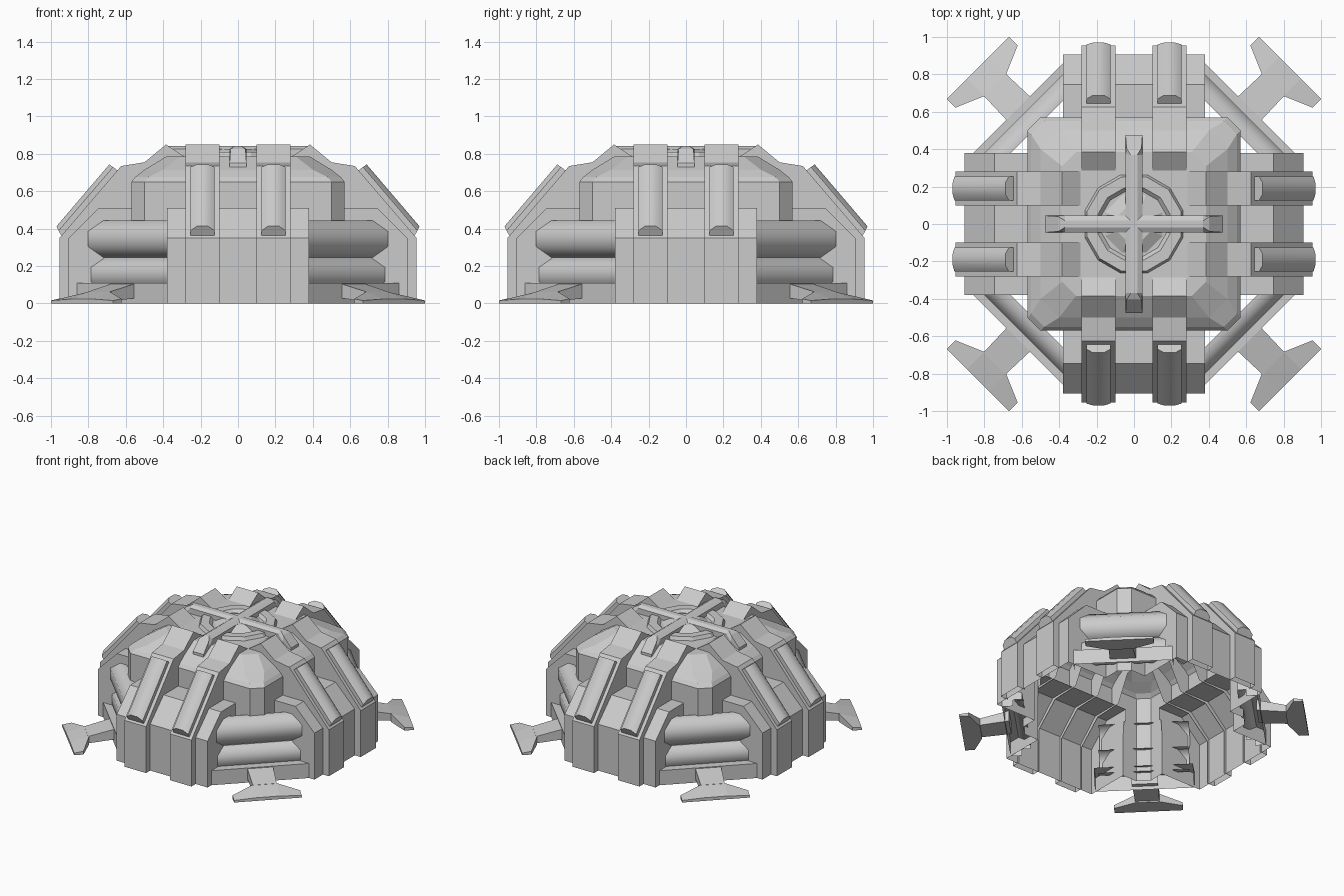
import bpy, bmesh
from math import sin, cos, pi, radians
from mathutils import Matrix

if "Cube" in bpy.data.objects:
    bpy.data.objects.remove(bpy.data.objects["Cube"])


def make(name, rings, closed=True, cap0=False, cap1=False, turn=0.0, smooth=False):
    """Skin a list of equal-length rings of points, turned about z."""
    bm = bmesh.new()
    rows = [[bm.verts.new(p) for p in r] for r in rings]
    n = len(rows[0])
    for a, b in zip(rows, rows[1:]):
        for i in range(n if closed else n - 1):
            j = (i + 1) % n
            bm.faces.new((a[i], a[j], b[j], b[i]))
    if cap0:
        bm.faces.new(rows[0])
    if cap1:
        bm.faces.new(rows[-1])
    bm.transform(Matrix.Rotation(radians(turn), 4, 'Z'))
    bmesh.ops.recalc_face_normals(bm, faces=bm.faces)
    me = bpy.data.meshes.new(name)
    bm.to_mesh(me)
    bm.free()
    ob = bpy.data.objects.new(name, me)
    bpy.context.collection.objects.link(ob)
    if smooth:
        bpy.ops.object.select_all(action='DESELECT')
        ob.select_set(True)
        bpy.context.view_layer.objects.active = ob
        bpy.ops.object.shade_smooth_by_angle(angle=radians(50))
    return ob


def shell(name, x0, x1, outer, inner, turn):
    """Open-backed strip: an outer profile plus its two side walls."""
    rings = [[(x, -d, z) for d, z in prof]
             for x, prof in ((x0, inner), (x0, outer), (x1, outer), (x1, inner))]
    make(name, rings, closed=False, turn=turn)


def octagon(h, c, z):
    k = h - c
    return [(h, -k, z), (h, k, z), (k, h, z), (-k, h, z),
            (-h, k, z), (-h, -k, z), (-k, -h, z), (k, -h, z)]


def circle(r, z, n):
    return [(r * cos(2 * pi * (i + .5) / n), r * sin(2 * pi * (i + .5) / n), z) for i in range(n)]


# Central chamfered block with its sloping roof
make("core_block", [octagon(.57, .07, .51), octagon(.57, .07, .65), octagon(.55, .07, .675),
                    octagon(.50, .10, .715), octagon(.385, .075, .785)], cap1=True)

# Round hatch and hub on the roof
make("roof_ring", [circle(.275, .78, 12), circle(.26, .81, 12), circle(.20, .81, 12),
                   circle(.18, .79, 12)], cap1=True)
make("roof_hub", [circle(.17, .788, 8), circle(.10, .825, 8)], cap1=True)

PANEL = [(.905, 0), (.905, .35), (.745, .51), (.54, .51)]
PANEL_IN = [(.57, 0), (.57, .3), (.56, .42), (.54, .42)]
RIB = [(.955, 0), (.955, .35), (.625, .735), (.5, .755), (.385, .85), (.285, .785)]
RIB_IN = [(.89, 0), (.89, .33), (.72, .49), (.5, .5), (.4, .7), (.285, .7)]

for k in range(4):
    a = 90 * k
    # Side arm: wide panel and two raised ribs
    shell(f"arm_panel_{k}", -.38, .38, PANEL, PANEL_IN, a)
    for s, side in ((-1, "left"), (1, "right")):
        shell(f"{side}_rib_{k}", *sorted((s * .10, s * .28)), RIB, RIB_IN, a)

        # Faceted bar lying on the rib slope, with bevelled ends
        c = s * .19
        section = [(-.065, -.01), (-.065, .022), (-.03, .046), (.03, .046), (.065, .022), (.065, -.01)]
        nx, nz = .76, .65
        rings = []
        for d, z, slide in ((.95, .366, .5), (.65, .717, -.1)):
            rings.append([(c + x, -(d + h * nx - max(h, 0) * slide * .65),
                           z + h * nz + max(h, 0) * slide * .76) for x, h in section])
        make(f"{side}_slope_bar_{k}", rings, cap0=True, cap1=True, turn=a, smooth=True)

    # Roof cross arm with heavier stepped end
    bar = []
    for d, base, top, wide, thin in ((.475, .68, .75, .045, .045), (.405, .70, .825, .045, .04),
                                     (.37, .77, .842, .045, .018), (0, .77, .842, .045, .018)):
        bar.append([(-wide, -d, base), (-wide, -d, (base + top) / 2 + .02), (-thin, -d, top),
                    (thin, -d, top), (wide, -d, (base + top) / 2 + .02), (wide, -d, base)])
    make(f"roof_cross_arm_{k}", bar, cap0=True, turn=a)

    # Corner tower wall, running from the ground to the core block
    plan = [(.38, -.57), (.50, -.57), (.57, -.50), (.57, -.38)]
    make(f"corner_tower_{k}", [[(x, y, z) for x, y in plan] for z in (0, .51)],
         closed=False, turn=a)

    # Diagonal corner: plinth and two half tanks
    b = a + 45
    shell(f"corner_plinth_{k}", -.34, .34, [(.877, 0), (.877, .11), (.74, .11)],
          [(.80, 0), (.80, .05), (.74, .05)], b)
    for label, zc, r in (("upper", .345, .10), ("lower", .155, .09)):
        R = r / cos(pi / 8)
        arc = [(-.735 + R * cos(pi * (i + .5) / 4), zc + R * sin(pi * (i + .5) / 4))
               for i in (2, 3, 4, 5)]
        arc = [(-.735, zc + r)] + arc[0:] + [(-.735, zc - r)]
        arc = [p for p in arc if p[0] <= -.735]
        rings = [[(x, y, z) for y, z in arc] for x in (-.31, .31)]
        make(f"{label}_tank_{k}", rings, closed=False, turn=b, smooth=True)

    # Foot: sloping strut and a winged pad
    make(f"foot_strut_{k}", [[(-w, -d, z0), (-w, -d, z1), (w, -d, z1), (w, -d, z0)]
                             for d, w, z0, z1 in ((.85, .09, .03, .11), (1.055, .083, .01, .062))],
         cap0=True, cap1=True, turn=b)
    pad = []
    for x, inner, zi, zo in ((-.235, 1.115, .025, .02), (-.083, 1.05, .062, .03),
                             (.083, 1.05, .062, .03), (.235, 1.115, .025, .02)):
        pad.append([(x, -inner, 0), (x, -inner, zi), (x, -1.18, zo * .8), (x, -1.18, 0)])
    make(f"foot_pad_{k}", pad, cap0=True, cap1=True, turn=b)
